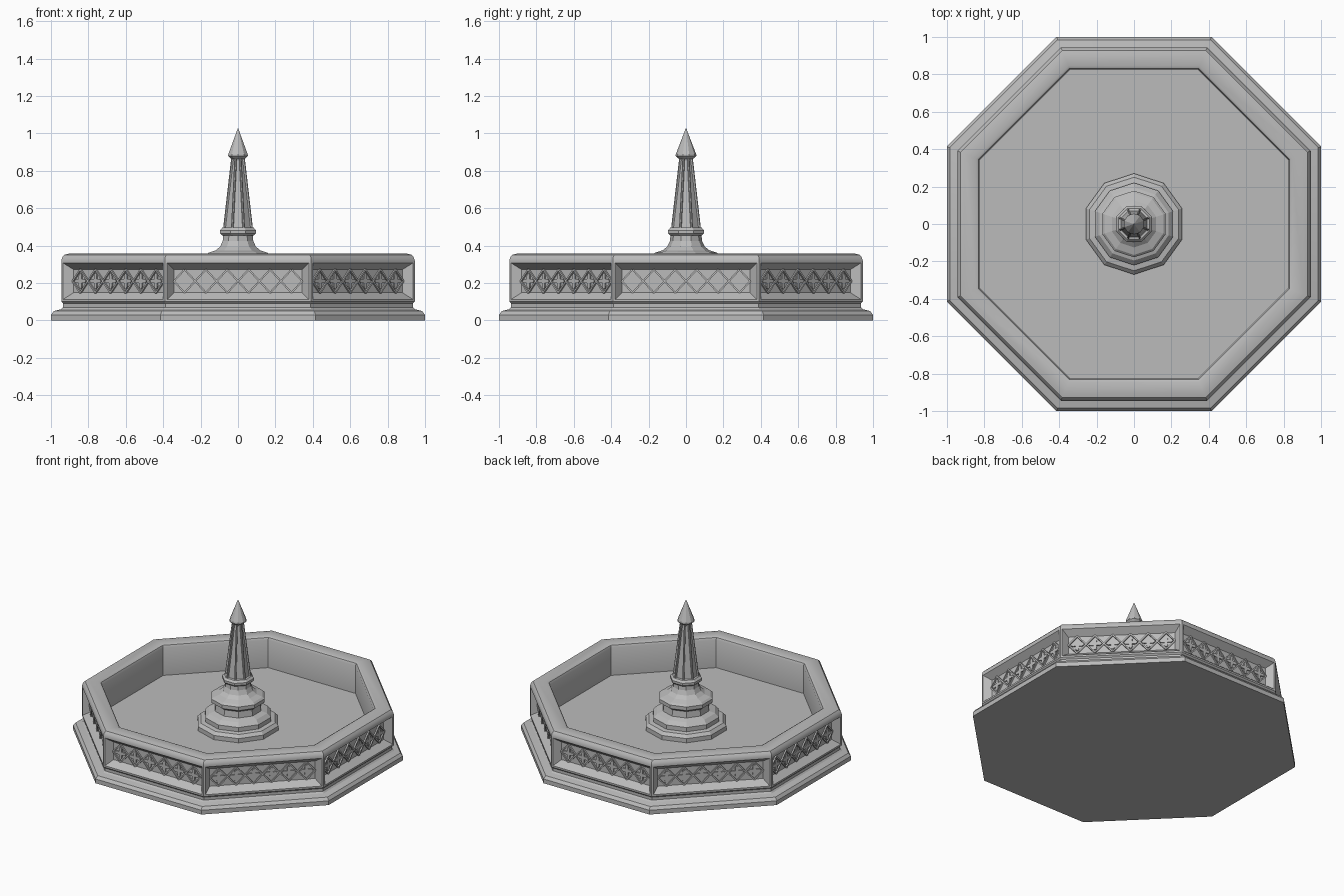
import bpy, bmesh, math
from mathutils import Matrix, Vector

cube = bpy.data.objects.get("Cube")
if cube:
    bpy.data.objects.remove(cube, do_unlink=True)

stone = bpy.data.materials.new("grey stone")
stone.use_nodes = True
GREY = (0.5, 0.5, 0.5, 1)
stone.diffuse_color = GREY
stone.node_tree.nodes["Principled BSDF"].inputs["Base Color"].default_value = GREY


def finish(bm, name, smooth=0):
    bmesh.ops.recalc_face_normals(bm, faces=bm.faces)
    mesh = bpy.data.meshes.new(name)
    bm.to_mesh(mesh)
    bm.free()
    mesh.materials.append(stone)
    obj = bpy.data.objects.new(name, mesh)
    bpy.context.collection.objects.link(obj)
    if smooth:
        bpy.ops.object.select_all(action="DESELECT")
        obj.select_set(True)
        bpy.context.view_layer.objects.active = obj
        bpy.ops.object.shade_smooth_by_angle(angle=math.radians(smooth))
    return obj


def lathe(profile, sides, turn, by_apothem=False):
    """Sweep (radius, z) points round the z axis with flat sides."""
    bm = bmesh.new()
    scale = 1 / math.cos(math.pi / sides) if by_apothem else 1
    rings = []
    for r, z in profile:
        if r == 0:
            rings.append([bm.verts.new((0, 0, z))] * sides)
            continue
        angles = [turn + math.tau * i / sides for i in range(sides)]
        rings.append([bm.verts.new((r * scale * math.cos(a), r * scale * math.sin(a), z))
                      for a in angles])
    for low, high in zip(rings, rings[1:]):
        for i in range(sides):
            j = (i + 1) % sides
            corners = dict.fromkeys((low[i], low[j], high[j], high[i]))
            bm.faces.new(list(corners))
    bmesh.ops.recalc_face_normals(bm, faces=bm.faces)
    return bm


def sink(bm, faces, border, slope, depth):
    """Leave a border on each face, then sink a bevelled panel into it."""
    bmesh.ops.inset_individual(bm, faces=faces, thickness=border, use_even_offset=True)
    bmesh.ops.inset_individual(bm, faces=faces, thickness=slope, depth=-depth,
                               use_even_offset=True)


EIGHTH = math.pi / 8

# Octagonal basin: stepped plinth, wall, rounded rim, inner wall and floor
basin = lathe([(0, 0), (1, 0), (1, 0.03), (0.985, 0.05), (0.945, 0.06), (0.935, 0.07),
               (0.935, 0.09), (0.945, 0.1), (0.945, 0.32), (0.94, 0.337), (0.928, 0.351),
               (0.905, 0.357), (0.845, 0.357), (0.832, 0.35), (0.825, 0.335),
               (0.825, 0.14), (0, 0.14)], 8, EIGHTH, True)
walls = [f for f in basin.faces
         if abs(f.normal.z) < 0.01 and f.calc_center_median().xy.length > 0.9
         and f.calc_area() > 0.1]
sink(basin, walls, 0.012, 0.036, 0.045)
finish(basin, "basin", 30)

# Carved tracery: diamond lattice with a four-lobed flower in each cell
CELLS, HALF_W, HALF_H, MID_Z, FACE = 6, 0.0572, 0.062, 0.21, 0.9


def prism(bm, outline, relief):
    front = [bm.verts.new((u, -FACE - relief, w)) for u, w in outline]
    back = [bm.verts.new((u, -FACE + 0.004, w)) for u, w in outline]
    bm.faces.new(front)
    bm.faces.new(back[::-1])
    for i in range(len(front)):
        j = (i + 1) % len(front)
        bm.faces.new((front[j], front[i], back[i], back[j]))


def bar(bm, start, end, width):
    a, b = Vector(start), Vector(end)
    side = (b - a).orthogonal().normalized() * width / 2
    prism(bm, [a - side, b - side, b + side, a + side], 0.01)


tracery = bmesh.new()
for c in range(CELLS):
    u = (2 * c + 1 - CELLS) * HALF_W
    for sx in (-1, 1):
        for sz in (-1, 1):
            bar(tracery, (u + sx * HALF_W, MID_Z), (u, MID_Z + sz * HALF_H), 0.009)
    flower = []
    for i in range(32):
        a = math.tau * i / 32
        r = 0.029 + 0.014 * math.cos(4 * a)
        flower.append((u + r * math.cos(a), MID_Z + r * math.sin(a)))
    prism(tracery, flower, 0.008)
first = finish(tracery, "tracery_panel_1")
for k in range(1, 8):
    panel = bpy.data.objects.new(f"tracery_panel_{k + 1}", first.data)
    panel.matrix_world = Matrix.Rotation(k * math.pi / 4, 4, "Z")
    bpy.context.collection.objects.link(panel)

# Ten-sided stepped pedestal rising to a flared neck
pedestal = lathe([(0, 0.135), (0.27, 0.135), (0.27, 0.17), (0.25, 0.19), (0.22, 0.195),
                  (0.22, 0.225), (0.195, 0.25), (0.155, 0.262), (0.15, 0.305),
                  (0.178, 0.325), (0.178, 0.35), (0.165, 0.362), (0.125, 0.375),
                  (0.1, 0.395), (0.086, 0.425), (0.082, 0.465), (0, 0.465)],
                 10, math.pi / 2)
finish(pedestal, "pedestal")

# Octagonal collar under the spire
collar = lathe([(0, 0.455), (0.085, 0.455), (0.096, 0.466), (0.096, 0.482),
                (0.084, 0.496), (0, 0.496)], 8, EIGHTH, True)
finish(collar, "collar")

# Tapered spire shaft with a sunken panel on each side
shaft = lathe([(0, 0.49), (0.08, 0.49), (0.036, 0.872), (0, 0.872)], 8, EIGHTH, True)
sides = [f for f in shaft.faces if abs(f.normal.z) < 0.5]
sink(shaft, sides, 0.006, 0.003, 0.009)
finish(shaft, "spire_shaft")

# Pointed finial
finial = lathe([(0, 0.862), (0.036, 0.862), (0.056, 0.88), (0.054, 0.89), (0, 1.03)],
               10, math.pi / 2)
finish(finial, "finial")
